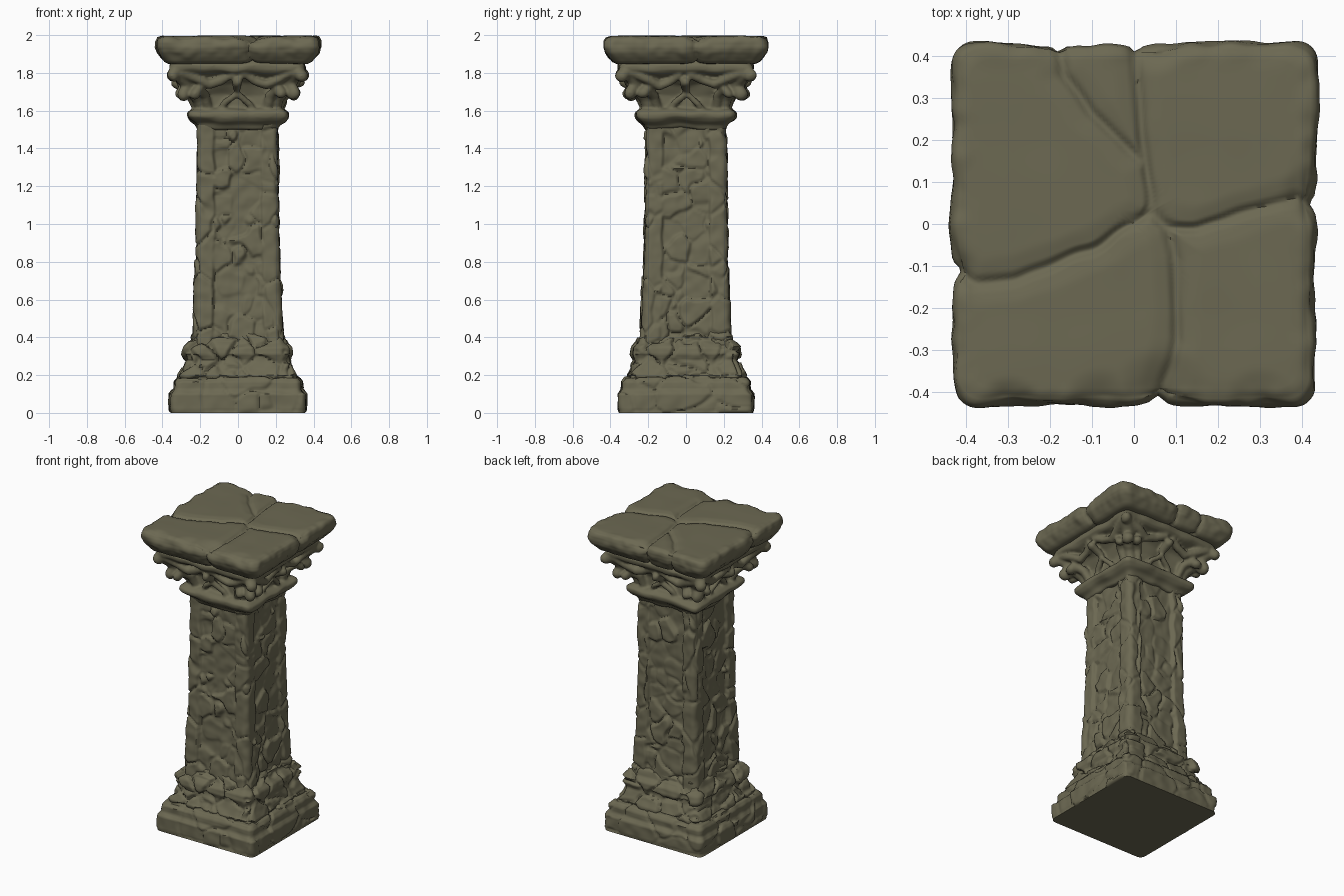
import bpy, bmesh, math
from mathutils import Vector, Matrix, noise

if "Cube" in bpy.data.objects:
    bpy.data.objects.remove(bpy.data.objects["Cube"], do_unlink=True)

stone = bpy.data.materials.new("olive_stone")
stone.use_nodes = True
colour = (0.15, 0.14, 0.085, 1)
stone.diffuse_color = colour
stone.node_tree.nodes["Principled BSDF"].inputs["Base Color"].default_value = colour
stone.node_tree.nodes["Principled BSDF"].inputs["Roughness"].default_value = 0.9


def smoothstep(lo, hi, x):
    t = max(0.0, min(1.0, (x - lo) / (hi - lo)))
    return t * t * (3 - 2 * t)


def resample(points, step):
    """Split a polyline into short even pieces."""
    out = []
    for a, b in zip(points, points[1:]):
        a, b = Vector(a), Vector(b)
        n = max(1, math.ceil((b - a).length / step))
        out += [a.lerp(b, i / n) for i in range(n)]
    return out + [Vector(points[-1])]


def square_loft(bm, profile, sides, step, k):
    """Stack rounded square rings along a (half width, z) profile."""
    outline = []
    for s in range(4):
        turn = Matrix.Rotation(s * math.pi / 2, 2)
        for i in range(sides):
            p = Vector((2 * i / sides - 1, -1))
            q = Vector([max(k - 1, min(1 - k, c)) for c in p])
            outline.append(turn @ (q + (p - q).normalized() * k))
    rings = [[bm.verts.new((p.x * r, p.y * r, z)) for p in outline]
             for r, z in resample(profile, step)]
    count = len(outline)
    for a, b in zip(rings, rings[1:]):
        for i in range(count):
            j = (i + 1) % count
            bm.faces.new((a[i], a[j], b[j], b[i]))
    bm.faces.new(rings[0][::-1])
    bm.faces.new(rings[-1])
    bm.normal_update()


def finish(name, bm):
    mesh = bpy.data.meshes.new(name)
    bm.to_mesh(mesh)
    bm.free()
    mesh.materials.append(stone)
    obj = bpy.data.objects.new(name, mesh)
    bpy.context.collection.objects.link(obj)
    bpy.ops.object.select_all(action='DESELECT')
    obj.select_set(True)
    bpy.context.view_layer.objects.active = obj
    bpy.ops.object.shade_smooth_by_angle(angle=math.radians(60))
    return obj


def rubble(p, cell, gap, depth, uneven):
    """Offset for irregular stones separated by narrow joints."""
    q = Vector((p.x / cell[0], p.y / cell[0], p.z / cell[1]))
    q += 0.3 * noise.noise_vector(q * 1.3)
    dist, pts = noise.voronoi(q)
    joint = smoothstep(0, gap, dist[1] - dist[0])
    lift = noise.noise(pts[0] * 7.3)
    return depth * (joint - 1) + uneven * lift * joint + 0.006 * noise.noise(p * 18)


def carved(name, profile, sides, step, k, offset):
    bm = bmesh.new()
    square_loft(bm, profile, sides, step, k)
    moves = [(v, v.normal * offset(v.co, v.normal)) for v in bm.verts]
    for v, move in moves:
        v.co += move
        v.co.z = max(0, min(2, v.co.z))
    return finish(name, bm)


# Plinth of two stepped courses
def plinth_offset(p, n):
    if p.z < 0.005:
        return 0
    return rubble(p + Vector((3, 1, 0.4)), (0.22, 0.2), 0.09, 0.01, 0.012)


carved("plinth", [(0.3, 0), (0.355, 0), (0.36, 0.02), (0.36, 0.1), (0.35, 0.112),
                  (0.34, 0.125), (0.34, 0.165), (0.322, 0.188), (0.2, 0.205)],
       64, 0.011, 0.1, plinth_offset)


# Flared foot of rough blocks
def foot_offset(p, n):
    return rubble(p + Vector((1, 5, 2)), (0.14, 0.12), 0.2, 0.016, 0.022)


carved("foot", [(0.3, 0.17), (0.31, 0.2), (0.29, 0.235), (0.272, 0.28), (0.285, 0.31),
                (0.278, 0.345), (0.252, 0.37), (0.238, 0.41), (0.2, 0.44)],
       64, 0.01, 0.16, foot_offset)


# Shaft with corner strips and sunken rubble panels
def shaft_offset(p, n):
    across = min(abs(p.x), abs(p.y)) / max(abs(p.x), abs(p.y))
    wobble = 0.06 * noise.noise(p * 9)
    strip = smoothstep(0.53, 0.61, across + wobble)
    panel = rubble(p, (0.13, 0.13), 0.18, 0.011, 0.028) - 0.012
    corner = rubble(p + Vector((7, 2, 0)), (0.24, 0.22), 0.1, 0.011, 0.014)
    return panel + (corner - panel) * strip


carved("shaft", [(0.243, 0.36), (0.236, 0.5), (0.226, 0.75), (0.22, 1.0), (0.215, 1.55)],
       64, 0.01, 0.17, shaft_offset)

# Capital: bell, neck ring and scalloped upper plate fused with carved leaves
bm = bmesh.new()
square_loft(bm, [(0.15, 1.5), (0.212, 1.505), (0.225, 1.53), (0.25, 1.545), (0.266, 1.565),
                 (0.266, 1.588), (0.245, 1.605), (0.213, 1.615), (0.215, 1.68), (0.245, 1.74),
                 (0.3, 1.785), (0.34, 1.8), (0.356, 1.815), (0.358, 1.84), (0.33, 1.87)],
            24, 0.02, 0.14)


def bead_chain(bm, path, turn):
    """Overlapping beads along a path of (x, y, z, radius)."""
    for x, y, z, r in resample(path, 0.016):
        bmesh.ops.create_icosphere(bm, subdivisions=2, radius=r,
                                   matrix=turn @ Matrix.Translation((x, y, z)))


corner_leaf = [(0.18, 1.6, 0.04), (0.21, 1.67, 0.04), (0.25, 1.71, 0.036),
               (0.283, 1.715, 0.036), (0.292, 1.69, 0.038)]
corner_scroll = [(0.23, 1.69, 0.04), (0.28, 1.76, 0.04), (0.325, 1.805, 0.036),
                 (0.342, 1.785, 0.033)]
for s in range(4):
    turn = Matrix.Rotation(s * math.pi / 2, 4, 'Z')
    for path in (corner_leaf, corner_scroll):
        bead_chain(bm, [(d, -d, z, r) for d, z, r in path], turn)
    for m in (-1, 1):
        # pointed arch, hanging swag and small side curl
        bead_chain(bm, [(m * 0.085, -0.22, 1.6, 0.018), (m * 0.06, -0.235, 1.64, 0.018),
                        (0, -0.255, 1.69, 0.018)], turn)
        bead_chain(bm, [(m * 0.03, -0.32, 1.79, 0.02), (m * 0.09, -0.3, 1.755, 0.024),
                        (m * 0.15, -0.295, 1.735, 0.026), (m * 0.21, -0.31, 1.765, 0.026),
                        (m * 0.29, -0.33, 1.8, 0.024)], turn)
        bead_chain(bm, [(m * 0.15, -0.21, 1.61, 0.025), (m * 0.17, -0.245, 1.68, 0.026),
                        (m * 0.21, -0.29, 1.715, 0.028), (m * 0.225, -0.305, 1.69, 0.03)], turn)
    bead_chain(bm, [(0, -0.27, 1.72, 0.025), (0, -0.325, 1.75, 0.03)], turn)
for v in bm.verts:
    v.co += 0.012 * noise.noise_vector(v.co * 9)
capital = finish("capital", bm)
fuse = capital.modifiers.new("fuse", 'REMESH')
fuse.mode = 'VOXEL'
fuse.voxel_size = 0.008
fuse.use_smooth_shade = True
soften = capital.modifiers.new("soften", 'SMOOTH')
soften.iterations = 3

# Cracked top slab
cracks = [resample([(*p, 0) for p in path], 0.03) for path in (
    [(0, 0.45), (0.015, 0.25), (0.04, 0.03)],
    [(-0.18, 0.45), (-0.17, 0.36), (-0.1, 0.26), (0.02, 0.15)],
    [(0.04, 0.03), (-0.1, -0.06), (-0.28, -0.13), (-0.38, -0.14), (-0.45, -0.1)],
    [(0.04, 0.03), (0.08, -0.005), (0.15, -0.01), (0.28, 0.03), (0.38, 0.06), (0.46, 0.04)],
    [(0.08, 0), (0.1, -0.08), (0.1, -0.28), (0.05, -0.46)])]
# Broken edges: centre of the chip and its radius
chips = [(Vector((x, y, 0)), r) for x, y, r in (
    (0.07, -0.42, 0.13), (-0.08, -0.44, 0.1), (0.3, -0.44, 0.1), (-0.3, -0.44, 0.08),
    (0.44, 0.06, 0.1), (0.05, 0.44, 0.09), (-0.44, -0.1, 0.08))]


def crack_distance(p):
    flat = Vector((p.x, p.y, 0)) + 0.008 * noise.noise_vector(p * 12)
    best = 1
    for path in cracks:
        for a, b in zip(path, path[1:]):
            t = max(0, min(1, (flat - a).dot(b - a) / (b - a).length_squared))
            best = min(best, (flat - a.lerp(b, t)).length)
    return best


def slab_offset(p, n):
    d = crack_distance(p)
    groove = 0.012 * (1 - smoothstep(0, 0.02, d)) + 0.008 * (1 - smoothstep(0, 0.06, d))
    edge = smoothstep(0.36, 0.44, max(abs(p.x), abs(p.y)))
    rough = 0.012 * noise.noise(p * 8) + 0.007 * noise.noise(p * 22)
    flat = Vector((p.x, p.y, 0))
    broken = max(1 - smoothstep(0, r, (flat - c).length) for c, r in chips)
    broken *= 0.02 * smoothstep(1.94, 1.99, p.z)
    return edge * rough - groove - broken + 0.004 * noise.noise(p * 5)


carved("top_slab", [(0.3, 1.848), (0.37, 1.85), (0.388, 1.86), (0.408, 1.885), (0.426, 1.91),
                    (0.434, 1.935), (0.433, 1.965), (0.424, 1.985), (0.4, 1.994),
                    (0.3, 1.996), (0.002, 1.996)],
       76, 0.011, 0.13, slab_offset)
